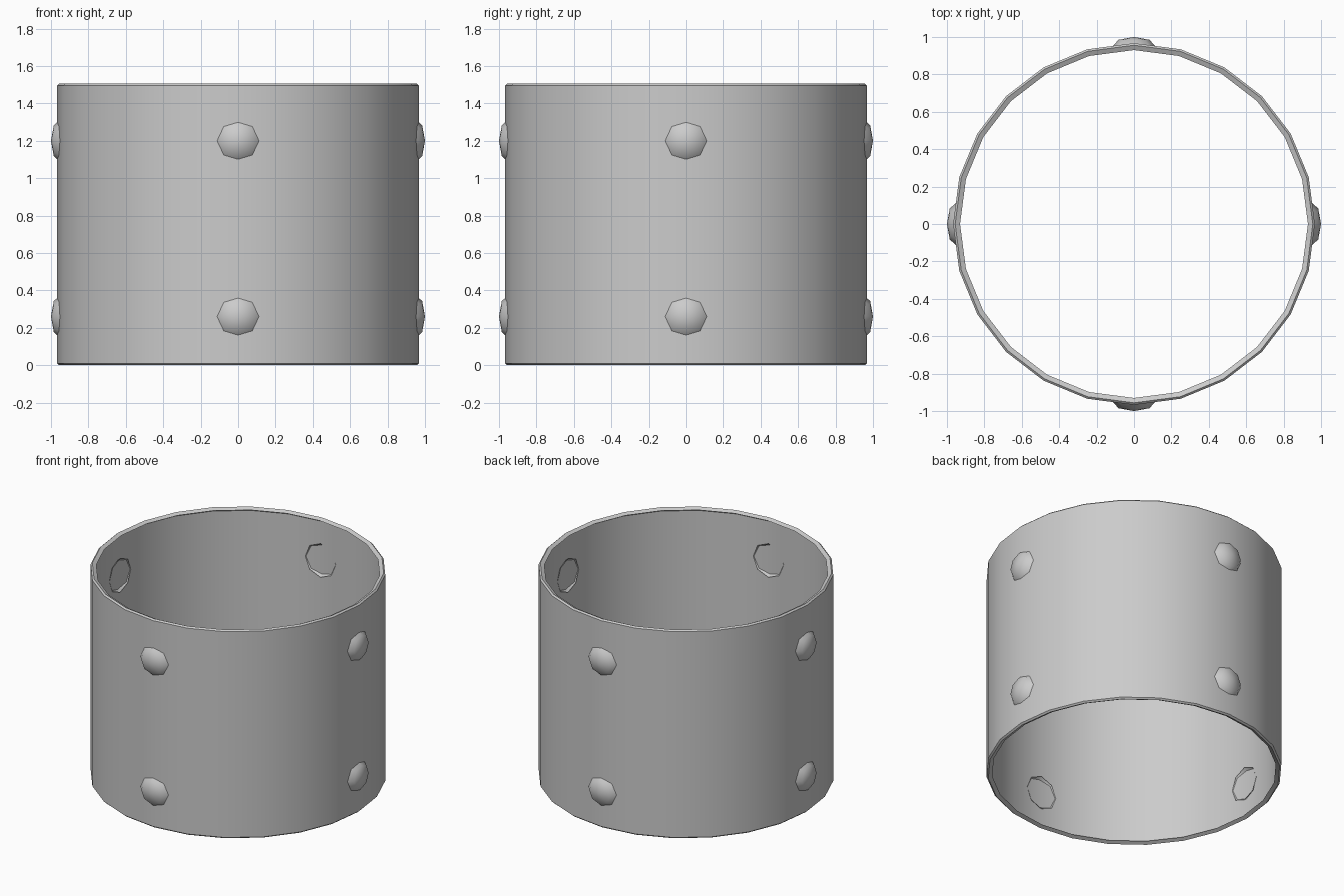
import bpy
import bmesh
from math import cos, sin, tau, radians

cube = bpy.data.objects.get("Cube")
if cube:
    bpy.data.objects.remove(cube, do_unlink=True)

# One plain grey for the whole model
GREY = (0.6, 0.6, 0.6, 1)
grey = bpy.data.materials.new("plain grey")
grey.use_nodes = True
grey.diffuse_color = GREY
grey.node_tree.nodes["Principled BSDF"].inputs["Base Color"].default_value = GREY


def lathe(name, profile, sides, closed, angle):
    """Spin (radius, height) points about z; closed joins last ring to first."""
    bm = bmesh.new()
    rings = []
    for r, h in profile:
        count = sides if r > 0 else 1
        rings.append([bm.verts.new((r * cos(tau * i / sides), r * sin(tau * i / sides), h))
                      for i in range(count)])
    pairs = list(zip(rings, rings[1:]))
    if closed:
        pairs.append((rings[-1], rings[0]))
    for a, b in pairs:
        for i in range(sides):
            j = (i + 1) % sides
            if len(b) == 1:
                bm.faces.new((a[i], a[j], b[0]))
            else:
                bm.faces.new((a[i], a[j], b[j], b[i]))
    bmesh.ops.recalc_face_normals(bm, faces=bm.faces)
    mesh = bpy.data.meshes.new(name)
    bm.to_mesh(mesh)
    bm.free()
    mesh.materials.append(grey)
    obj = bpy.data.objects.new(name, mesh)
    bpy.context.collection.objects.link(obj)
    bpy.ops.object.select_all(action="DESELECT")
    obj.select_set(True)
    bpy.context.view_layer.objects.active = obj
    bpy.ops.object.shade_smooth_by_angle(angle=radians(angle))
    return obj


# Thin open band, with a lip leaning inward at both rims
HEIGHT = 1.505
LIP = [(0.96, 0.03), (0.93, 0.013), (0.956, 0), (0.967, 0.01)]
upper_lip = [(r, HEIGHT - h) for r, h in reversed(LIP)]
lathe("band", LIP + upper_lip, 24, True, 25)

# Shallow hollow caps pushed through the band, open on the inside
CAP = [(0.122, 0.941), (0.083, 0.985), (0, 1)]
for level, z in (("lower", 0.26), ("upper", 1.2)):
    for n, side in enumerate(("left", "back", "right", "front")):
        stud = lathe(f"{level}_{side}_stud", CAP, 8, False, 60)
        stud.rotation_euler = (0, radians(90), tau * n / 4)
        stud.location.z = z
